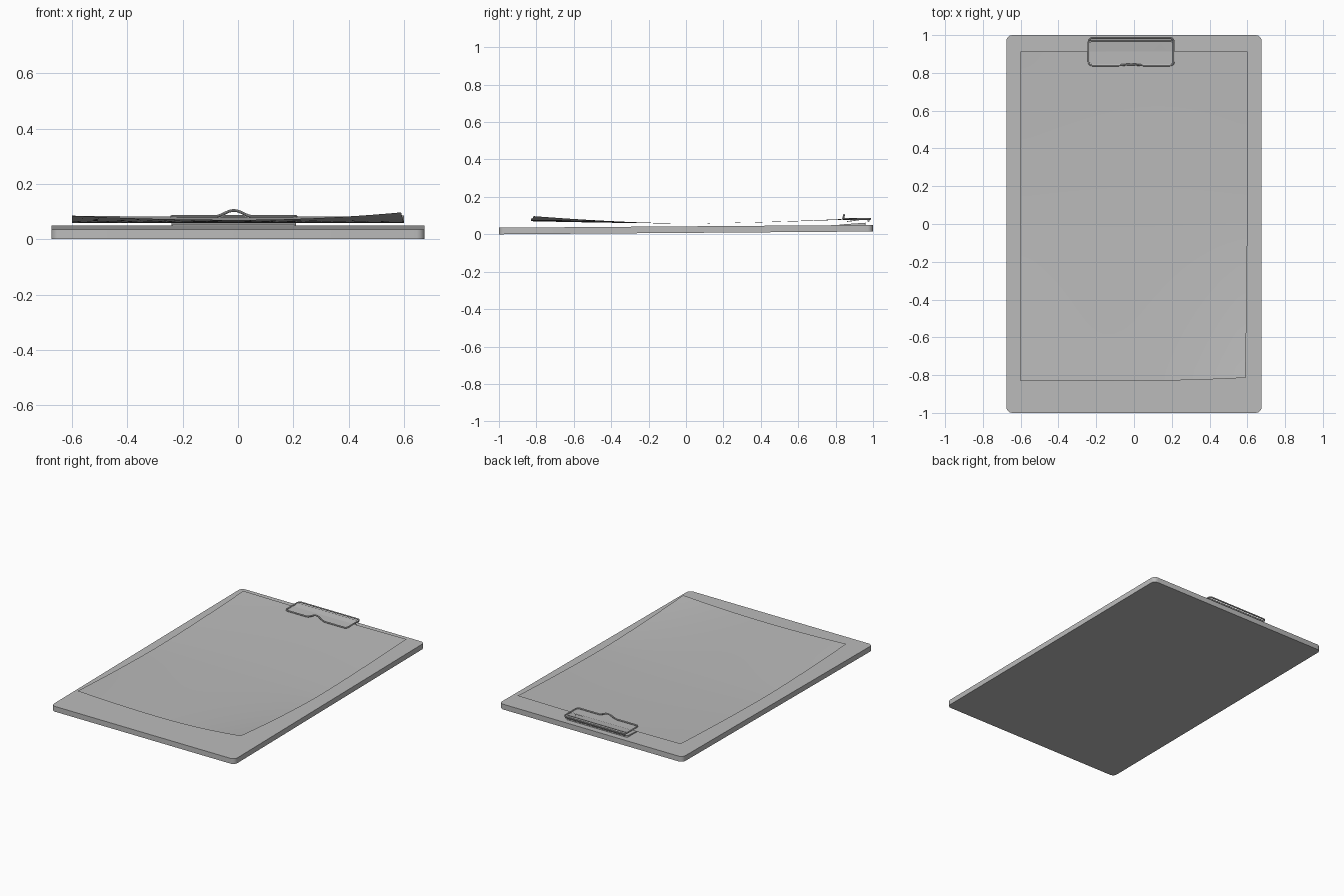
import bpy, bmesh, math
from mathutils import Vector

cube = bpy.data.objects.get("Cube")
if cube:
    bpy.data.objects.remove(cube, do_unlink=True)

GREY = (0.5, 0.5, 0.5, 1)
grey = bpy.data.materials.new("plain grey")
grey.use_nodes = True
grey.diffuse_color = GREY
for node in grey.node_tree.nodes:
    if node.type == 'BSDF_PRINCIPLED':
        node.inputs["Base Color"].default_value = GREY


def add_object(name, bm, smooth=True):
    mesh = bpy.data.meshes.new(name)
    bm.to_mesh(mesh)
    bm.free()
    mesh.materials.append(grey)
    obj = bpy.data.objects.new(name, mesh)
    bpy.context.collection.objects.link(obj)
    if smooth:
        bpy.ops.object.select_all(action='DESELECT')
        obj.select_set(True)
        bpy.context.view_layer.objects.active = obj
        bpy.ops.object.shade_smooth_by_angle(angle=math.radians(35))
    return obj


def rounded_outline(x0, x1, y0, y1, r, steps=5):
    """Counter-clockwise rounded rectangle, starting at the front right corner."""
    centres = [(x1 - r, y0 + r), (x1 - r, y1 - r), (x0 + r, y1 - r), (x0 + r, y0 + r)]
    points = []
    for i, (cx, cy) in enumerate(centres):
        for k in range(steps + 1):
            a = math.pi / 2 * (i - 1 + k / steps)
            points.append((cx + r * math.cos(a), cy + r * math.sin(a)))
    return points


def slab(name, outline, low, high):
    """Solid between two height functions of y."""
    bm = bmesh.new()
    bottom = [bm.verts.new((x, y, low(y))) for x, y in outline]
    top = [bm.verts.new((x, y, high(y))) for x, y in outline]
    bm.faces.new(top)
    bm.faces.new(bottom[::-1])
    n = len(outline)
    for i in range(n):
        j = (i + 1) % n
        bm.faces.new((bottom[i], bottom[j], top[j], top[i]))
    return add_object(name, bm)


# Gently tilted board
def board_bottom(y):
    return 0.0075 * (y + 1)


def board_top(y):
    return board_bottom(y) + 0.035


slab("board", rounded_outline(-0.675, 0.675, -1, 1, 0.03), board_bottom, board_top)

# Sheet of paper with curling ends
bm = bmesh.new()
bmesh.ops.create_grid(bm, x_segments=24, y_segments=32, size=1)
for v in bm.verts:
    u, w = v.co.x, v.co.y
    x, y = 0.6 * u, 0.042 + 0.872 * w
    front = max(0, -y / 0.83) ** 1.6
    back = max(0, y / 0.914) ** 1.6
    corner = 0.027 * u * u if u > 0 else 0.015 * u * u
    z = 0.058 + front * (0.012 + corner) + back * (0.023 + 0.004 * u * u)
    x -= 0.01 * front * max(0, u)
    y += 0.016 * front * max(0, u) ** 2
    v.co = Vector((x, y, z))
add_object("paper", bm)

# Clip base and sloping jaw plate
CLIP_X = -0.015
slab("clip_base", rounded_outline(-0.24, 0.21, 0.82, 0.96, 0.01),
     lambda y: 0.045, lambda y: 0.052 + 0.07 * (y - 0.82))
slab("clip_jaw", rounded_outline(-0.235, 0.205, 0.86, 0.965, 0.008),
     lambda y: 0.066 + 0.14 * (y - 0.86), lambda y: 0.070 + 0.14 * (y - 0.86))

# Hinge rod along the back of the clip
bm = bmesh.new()
bmesh.ops.create_cone(bm, cap_ends=True, segments=12, radius1=0.006, radius2=0.006, depth=0.44)
for v in bm.verts:
    v.co = Vector((v.co.z + CLIP_X, v.co.y + 0.975, v.co.x + 0.072))
add_object("hinge_rod", bm)

# Small pointed tab on the jaw
bm = bmesh.new()
corners = [(0.10, 0.92, 0.082), (0.175, 0.92, 0.082), (0.14, 0.96, 0.088)]
bm.faces.new([bm.verts.new(c) for c in corners])
add_object("jaw_tab", bm, smooth=False)

# Wire loop with a raised finger hump at the front
path = [(x, y, 0.082) for x, y in rounded_outline(-0.24, 0.21, 0.84, 0.985, 0.02)]
for k in range(17):
    t = -1 + k / 8
    lift = 0.5 + 0.5 * math.cos(math.pi * t)
    path.append((CLIP_X + 0.07 * t, 0.84 + 0.005 * lift, 0.082 + 0.022 * lift))
curve = bpy.data.curves.new("wire_loop", 'CURVE')
curve.dimensions = '3D'
curve.bevel_depth = 0.005
curve.bevel_resolution = 2
spline = curve.splines.new('POLY')
spline.points.add(len(path) - 1)
for point, co in zip(spline.points, path):
    point.co = (*co, 1)
spline.use_cyclic_u = True
curve.materials.append(grey)
wire = bpy.data.objects.new("wire_loop", curve)
bpy.context.collection.objects.link(wire)
bpy.ops.object.select_all(action='DESELECT')
wire.select_set(True)
bpy.context.view_layer.objects.active = wire
bpy.ops.object.convert(target='MESH')
bpy.ops.object.shade_smooth_by_angle(angle=math.radians(40))
